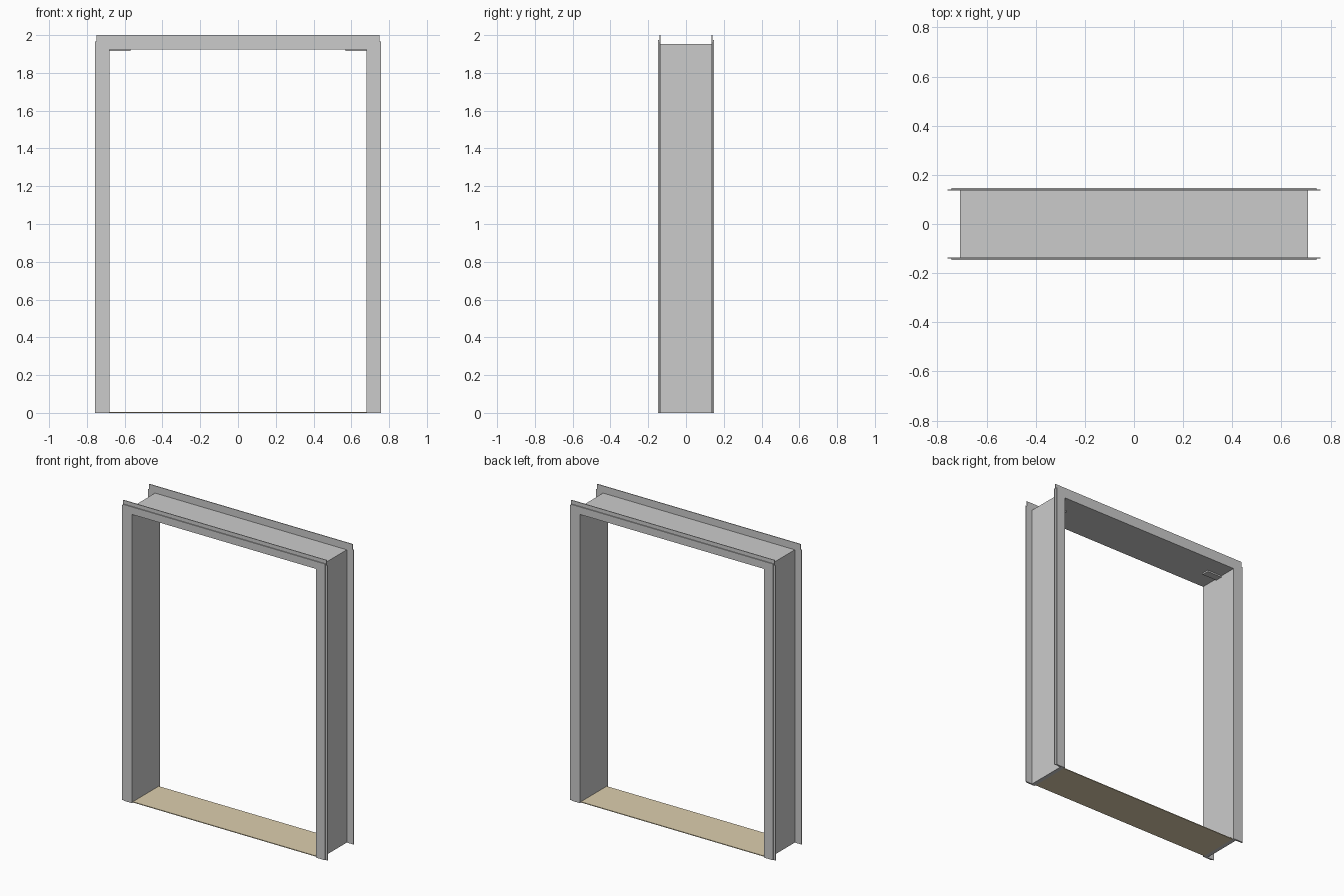
import bpy

if "Cube" in bpy.data.objects:
    bpy.data.objects.remove(bpy.data.objects["Cube"], do_unlink=True)

# Main dimensions
OPEN_X, JAMB_X, FACE_X, CASING_X, HEAD_X = 0.68, 0.707, 0.743, 0.758, 0.75
OPEN_Z, HEAD_Z, FACE_Z, SHOULDER_Z, TOP_Z = 1.925, 1.952, 1.975, 1.965, 2.0
WALL_Y, STEP_Y, FRONT_Y = 0.136, 0.141, 0.147


def box(name, x, y, z):
    """Box from (min, max) ranges on each axis."""
    bpy.ops.mesh.primitive_cube_add(size=1, location=[sum(r) / 2 for r in (x, y, z)])
    obj = bpy.context.object
    obj.name = name
    obj.scale = [r[1] - r[0] for r in (x, y, z)]
    bpy.ops.object.transform_apply(location=False, rotation=False, scale=True)
    return obj


def span(side, a, b):
    return tuple(sorted((side * a, side * b)))


def profile_plate(name, points, side, inner, outer):
    """Extrude a front outline between two depths on one side of the wall."""
    n = len(points)
    verts = [(x, side * y, z) for y in (inner, outer) for x, z in points]
    faces = [tuple(range(n)), tuple(range(2 * n - 1, n - 1, -1))]
    faces += [(i, i + n, (i + 1) % n + n, (i + 1) % n) for i in range(n)]
    if side < 0:
        faces = [f[::-1] for f in faces]
    mesh = bpy.data.meshes.new(name)
    mesh.from_pydata(verts, [], faces)
    obj = bpy.data.objects.new(name, mesh)
    bpy.context.collection.objects.link(obj)
    return obj


def arch(right_half):
    """Mirror the right half of an outline into a full doorway outline."""
    return right_half + [(-x, z) for x, z in reversed(right_half)]


# Outlines: recessed backing strip and raised face
backing = arch([(OPEN_X, OPEN_Z), (OPEN_X, 0), (CASING_X, 0),
                (CASING_X, SHOULDER_Z), (HEAD_X, SHOULDER_Z), (HEAD_X, TOP_Z)])
face = arch([(OPEN_X, OPEN_Z), (OPEN_X, 0), (FACE_X, 0), (FACE_X, FACE_Z)])

for side, label in ((-1, "front"), (1, "back")):
    profile_plate(label + "_casing_backing", backing, side, WALL_Y, STEP_Y)
    profile_plate(label + "_casing_face", face, side, STEP_Y, FRONT_Y)

# Jamb linings and the small plates under the head
depth = (-WALL_Y, WALL_Y)
for side, label in ((-1, "right"), (1, "left")):
    box(label + "_jamb", span(side, OPEN_X, JAMB_X), depth, (0, HEAD_Z))
    box(label + "_head_plate", span(side, 0.57, OPEN_X), (-0.02, 0.03),
        (OPEN_Z - 0.01, OPEN_Z))

# Head lining
box("head", (-OPEN_X, OPEN_X), depth, (OPEN_Z, HEAD_Z))

# Threshold
sill = box("threshold", (-OPEN_X, OPEN_X), depth, (0, 0.005))
tan = bpy.data.materials.new("tan_threshold")
color = (0.72, 0.62, 0.42, 1)
tan.diffuse_color = color
tan.use_nodes = True
tan.node_tree.nodes["Principled BSDF"].inputs["Base Color"].default_value = color
sill.data.materials.append(tan)
